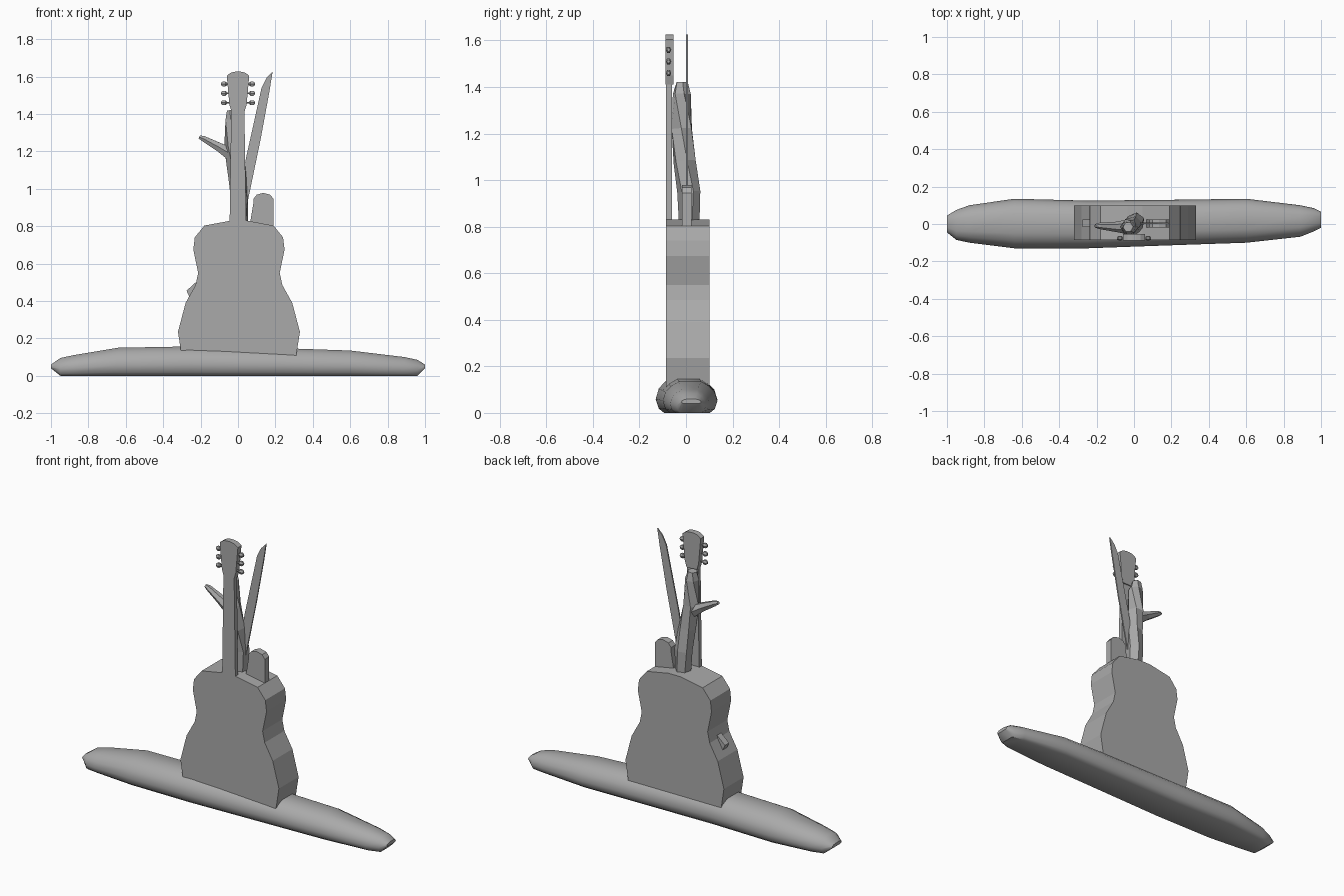
import bpy, bmesh, math
from mathutils import Vector

cube = bpy.data.objects.get("Cube")
if cube:
    bpy.data.objects.remove(cube, do_unlink=True)

grey = bpy.data.materials.new("plain grey")
grey.use_nodes = True
grey.diffuse_color = (0.4, 0.4, 0.4, 1)
grey.node_tree.nodes["Principled BSDF"].inputs["Base Color"].default_value = (0.4, 0.4, 0.4, 1)


def finish(name, bm, smooth=None):
    bmesh.ops.recalc_face_normals(bm, faces=bm.faces)
    mesh = bpy.data.meshes.new(name)
    bm.to_mesh(mesh)
    bm.free()
    mesh.materials.append(grey)
    obj = bpy.data.objects.new(name, mesh)
    bpy.context.collection.objects.link(obj)
    if smooth:
        bpy.ops.object.select_all(action='DESELECT')
        obj.select_set(True)
        bpy.context.view_layer.objects.active = obj
        bpy.ops.object.shade_smooth_by_angle(angle=math.radians(smooth))
    return obj


def loft(name, rings, smooth=None):
    """Skin a list of equal-length rings and cap both ends."""
    bm = bmesh.new()
    rows = [[bm.verts.new(p) for p in ring] for ring in rings]
    n = len(rows[0])
    for a, b in zip(rows, rows[1:]):
        for i in range(n):
            j = (i + 1) % n
            bm.faces.new((a[i], a[j], b[j], b[i]))
    bm.faces.new(rows[0])
    bm.faces.new(rows[-1])
    return finish(name, bm, smooth)


def slab(name, outline, y0, y1):
    """Extrude a front (x, z) outline through the depth."""
    return loft(name, [[(x, y, z) for x, z in outline] for y in (y0, y1)])


def tube(name, stations, sides=6, squash=1.0):
    """Loft round sections, each (centre, radius), along a path."""
    rings = []
    for k, (c, r) in enumerate(stations):
        a = Vector(stations[max(k - 1, 0)][0])
        b = Vector(stations[min(k + 1, len(stations) - 1)][0])
        q = (b - a).to_track_quat('Z', 'Y')
        rings.append([Vector(c) + q @ Vector((r * squash * math.cos(t), r * math.sin(t), 0))
                      for t in (math.tau * i / sides for i in range(sides))])
    return loft(name, rings)


# Long flat-bottomed base: x, right edge y, left edge y, bottom, top
stations = [(-1, -.045, .045, .04, .06), (-.95, -.085, .075, 0, .095),
            (-.88, -.1, .1, 0, .11), (-.64, -.13, .135, 0, .15),
            (-.25, -.13, .125, 0, .157), (.25, -.112, .13, 0, .147),
            (.6, -.1, .135, 0, .135), (.89, -.068, .1, 0, .1),
            (.96, -.04, .085, 0, .085), (1, -.02, .065, .04, .06)]
section = [(-.72, 0), (-.9, .12), (-1, .38), (-.9, .66), (-.7, .85), (-.4, 1)]
section += [(-u, v) for u, v in reversed(section)]
loft("base", [[(x, (a + b) / 2 + u * (b - a) / 2, lo + v * (hi - lo)) for u, v in section]
              for x, a, b, lo, hi in stations], 40)

# Guitar body, nearly symmetric about x = 0.005
half = [(.305, .1), (.326, .235), (.285, .39), (.232, .485), (.218, .55),
        (.244, .675), (.236, .74), (.185, .803), (.04, .83)]
outline = [(.005 + x, z) for x, z in half] + [(.005 - x, z) for x, z in reversed(half)]
slab("guitar_body", outline, -.086, .1)

# Neck and headstock
slab("neck", [(-.045, .8), (.043, .8), (.034, 1.44), (-.036, 1.44)], -.086, -.06)
head = [(.034, 1.41), (.046, 1.45), (.06, 1.605), (.035, 1.622), (.012, 1.626)]
slab("headstock", head + [(-x, z) for x, z in reversed(head)], -.087, -.053)

# Six tuning pegs
for side, label in ((1, "left"), (-1, "right")):
    for i in range(3):
        z = 1.46 + .05 * i
        tube(f"{label}_peg_stem_{i + 1}", [((side * .04, -.075, z), .005), ((side * .07, -.075, z), .005)])
        tube(f"{label}_peg_{i + 1}", [((side * x, -.075, z), r) for x, r in
                                      ((.06, .008), (.067, .015), (.082, .015), (.09, .008))], 6, .8)

# Branch with a side limb, standing behind the neck
tube("branch", [((.01, .014, .8), .045), ((.008, .012, .95), .05), ((-.005, -.006, 1.08), .05),
                ((-.025, -.018, 1.22), .049), ((-.028, -.018, 1.37), .04), ((-.032, -.016, 1.42), .027)])
tube("branch_limb", [((-.03, -.015, 1.18), .04), ((-.1, -.015, 1.222), .027),
                     ((-.185, -.01, 1.268), .017), ((-.207, -.01, 1.277), .01)])

# Thin curved blade
slab("blade", [(-.02, .81), (.028, .81), (.06, .97), (.122, 1.27), (.168, 1.52), (.185, 1.626),
               (.152, 1.592), (.126, 1.54), (.044, 1.17)], 0, .008)

# Round-topped tablet on the shoulder
slab("tablet", [(.06, .79), (.19, .79), (.19, .945), (.172, .968), (.135, .978),
                (.1, .968), (.082, .945), (.082, .92)], -.018, .024)

# Small button on the body's right waist
slab("side_button", [(-.225, .42), (-.262, .425), (-.275, .455), (-.22, .505)], -.015, .025)
